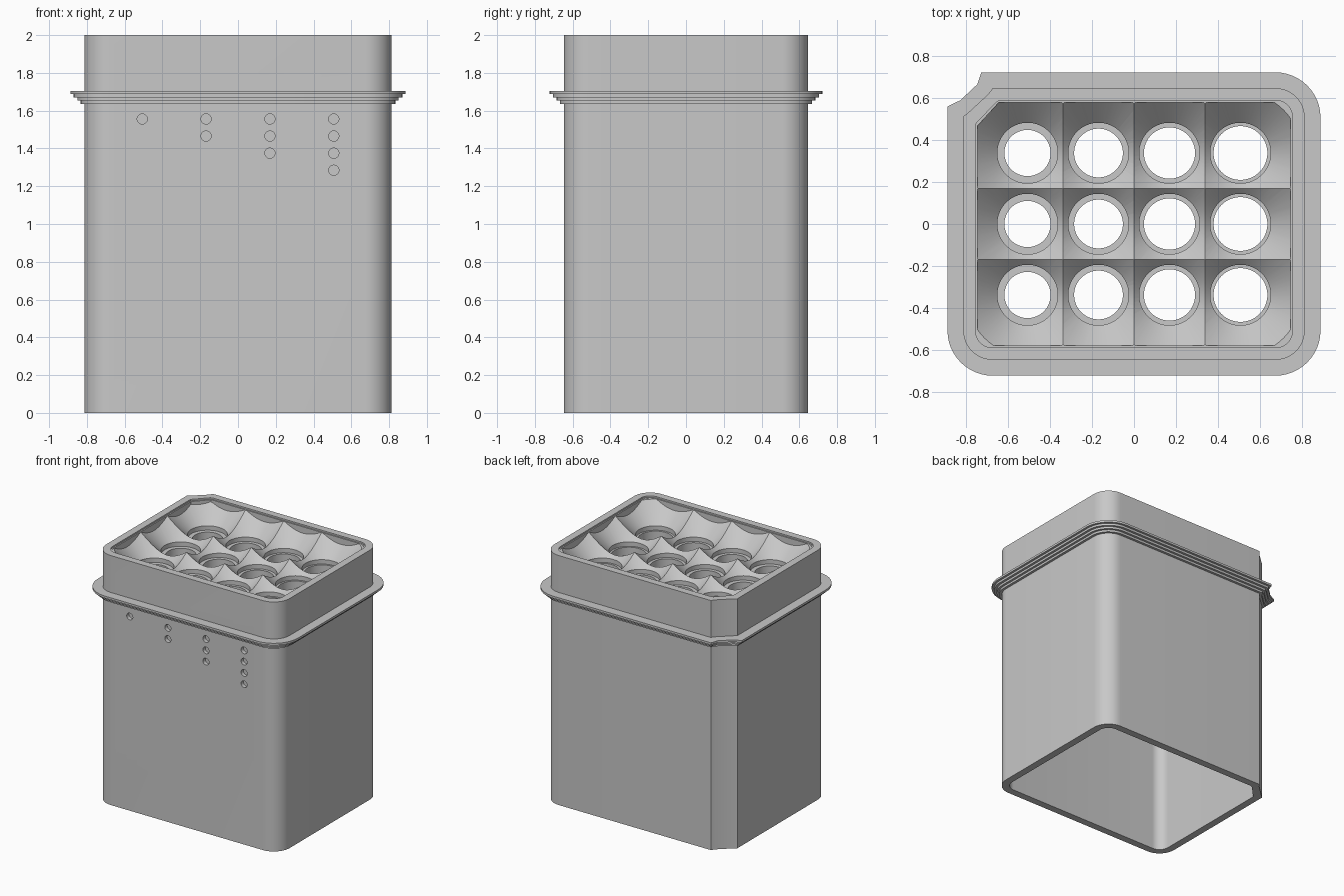
import bpy, bmesh, math
from math import pi, cos, sin
from mathutils import Matrix

cube = bpy.data.objects.get("Cube")
if cube:
    bpy.data.objects.remove(cube, do_unlink=True)

HX, HY, RADIUS = 0.813, 0.647, 0.14      # outer body half sizes and corner radius
PITCH = 0.338                            # spacing of the wells
FLARE = 0.075                            # how far the flange stands out

grey = bpy.data.materials.new("light grey plastic")
grey.use_nodes = True
colour = (0.58, 0.58, 0.58, 1)
grey.diffuse_color = colour
grey.node_tree.nodes["Principled BSDF"].inputs["Base Color"].default_value = colour


def make_object(name, bm):
    bmesh.ops.recalc_face_normals(bm, faces=bm.faces)
    mesh = bpy.data.meshes.new(name)
    bm.to_mesh(mesh)
    bm.free()
    mesh.materials.append(grey)
    obj = bpy.data.objects.new(name, mesh)
    bpy.context.collection.objects.link(obj)
    return obj


def outline(d):
    """Rounded rectangle grown by d, with the keyed notch at the back right corner."""
    hx, hy, r, t = HX + d, HY + d, RADIUS + d, d / FLARE

    def arc(sx, sy, start):
        return [(sx * (hx - r) + r * cos(start + i * pi / 24),
                 sy * (hy - r) + r * sin(start + i * pi / 24)) for i in range(13)]

    # notch points: inset from the corner on the body, and their change on the flange
    notch = [(0.14, 0, 0.021, 0), (0.12, 0.028, 0.022, 0.029),
             (0.018, 0.122, 0.043, 0.011), (0, 0.135, 0, 0.027)]
    key = [(-hx + max(0, a + t * da), hy - max(0, b + t * db)) for a, b, da, db in notch]
    return arc(1, 1, 0) + key + arc(-1, -1, pi) + arc(1, -1, 1.5 * pi)


def sweep(name, profile, closed=True):
    """Carry a profile of (offset, height) points round the outline."""
    bm = bmesh.new()
    rings = [[bm.verts.new((x, y, z)) for x, y in outline(d)] for d, z in profile]
    pairs = list(zip(rings, rings[1:]))
    if closed:
        pairs.append((rings[-1], rings[0]))
    else:
        bm.faces.new(rings[0])
        bm.faces.new(rings[-1])
    n = len(rings[0])
    for a, b in pairs:
        for i in range(n):
            j = (i + 1) % n
            bm.faces.new((a[i], a[j], b[j], b[i]))
    return make_object(name, bm)


def revolve(name, profile, x, y, sides=64):
    """Solid turned about a vertical axis, from (radius, height) points."""
    bm = bmesh.new()
    rings = [[bm.verts.new((x + r * cos(2 * pi * i / sides), y + r * sin(2 * pi * i / sides), z))
              for i in range(sides)] for r, z in profile]
    for a, b in zip(rings, rings[1:]):
        for i in range(sides):
            j = (i + 1) % sides
            bm.faces.new((a[i], a[j], b[j], b[i]))
    bm.faces.new(rings[0])
    bm.faces.new(rings[-1])
    return make_object(name, bm)


def cut(target, cutter):
    mod = target.modifiers.new("cut", "BOOLEAN")
    mod.operation, mod.solver, mod.object = "DIFFERENCE", "EXACT", cutter
    bpy.context.view_layer.objects.active = target
    bpy.ops.object.modifier_apply(modifier=mod.name)
    bpy.data.objects.remove(cutter, do_unlink=True)


# Hollow body, open at the bottom
body = sweep("body_wall", [(0, 0), (0, 2), (-0.058, 2), (-0.058, 0)])

# Flange, stepped on its underside
steps = [0.02, 0.038, 0.057, FLARE]
profile = [(-0.02, 1.704), (-0.02, 1.636)]
for i, d in enumerate(steps):
    profile += [(d, 1.636 + 0.017 * i), (d, 1.636 + 0.017 * (i + 1))]
flange = sweep("stepped_flange", profile)

# Thin lip inside the rim
lip = sweep("inner_lip", [(-0.03, 1.74), (-0.03, 1.988), (-0.068, 1.988), (-0.068, 1.74)])

# Tray with conical wells; the holes widen from column to column
tray = sweep("well_tray", [(-0.03, 1.74), (-0.03, 1.986)], closed=False)
for col in range(4):
    hole = 0.11 + 0.006 * col
    for row in (-1, 0, 1):
        well = [(hole, 1.6), (hole, 1.805), (0.144, 1.805), (0.144, 1.84), (0.404, 2.1)]
        cut(tray, revolve("well_cutter", well, (col - 1.5) * PITCH, row * PITCH))

# Counting dots on the front: one to four per column
bm = bmesh.new()
for col in range(4):
    for k in range(col + 1):
        place = Matrix.Translation(((col - 1.5) * PITCH, -HY, 1.556 - 0.0905 * k))
        bmesh.ops.create_cone(bm, cap_ends=True, segments=32, radius1=0.027, radius2=0.027,
                              depth=0.06, matrix=place @ Matrix.Rotation(pi / 2, 4, "X"))
cut(body, make_object("dot_cutter", bm))

# Smooth shading with sharp edges kept
bpy.ops.object.select_all(action="DESELECT")
for obj in (body, flange, lip, tray):
    obj.select_set(True)
bpy.context.view_layer.objects.active = body
bpy.ops.object.shade_smooth_by_angle(angle=math.radians(20))
